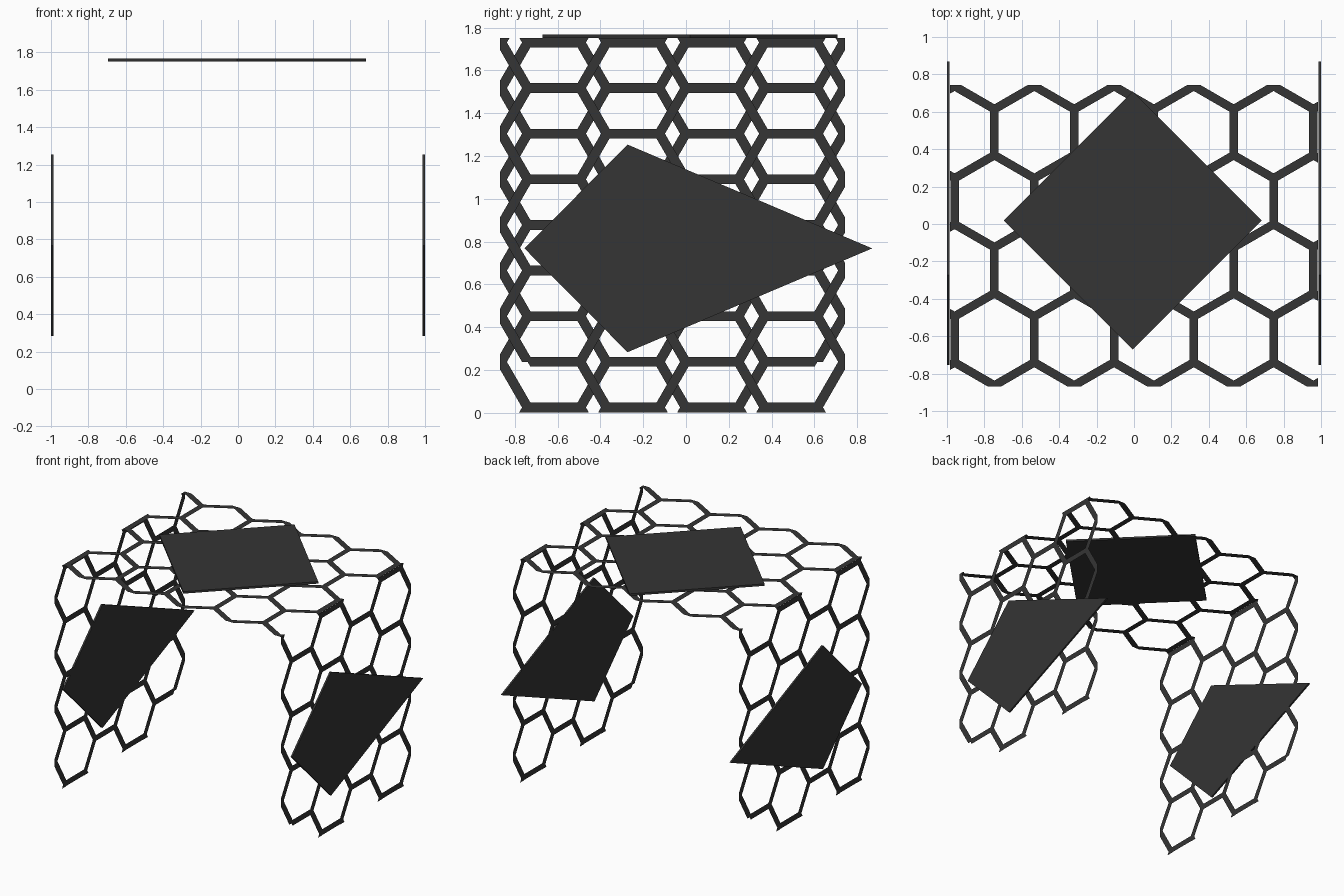
import bpy, bmesh, math
from mathutils import Vector

if "Cube" in bpy.data.objects:
    bpy.data.objects.remove(bpy.data.objects["Cube"])

H = 0.2132                 # half the hexagon pitch
S = 2 * H / math.sqrt(3)   # hexagon side
W = 0.0455                 # strip width
YC = -0.063                # lattice centre in y
X, Z = 0.983, 1.752        # side and top lattice planes
VMAX = 0.807               # half depth of the lattice

dark = bpy.data.materials.new("dark_grey")
dark.diffuse_color = (0.035, 0.035, 0.035, 1)
dark.use_nodes = True
dark.node_tree.nodes["Principled BSDF"].inputs["Base Color"].default_value = dark.diffuse_color


def finish(name, bm):
    me = bpy.data.meshes.new(name)
    bm.to_mesh(me)
    bm.free()
    me.materials.append(dark)
    ob = bpy.data.objects.new(name, me)
    bpy.context.collection.objects.link(ob)


def lattice(name, first_bar, u0, u1, place, skip=None):
    """Flat honeycomb of strips, trimmed to a rectangle, then placed in 3D."""
    edges = {}
    for r in range(-1, 5):
        for k in range(-2, 7):
            c = Vector((first_bar + H + 2 * H * k + (r % 2) * H, (r - 1.5) * 1.5 * S))
            pts = [c + S * Vector((math.sin(i * math.pi / 3), math.cos(i * math.pi / 3)))
                   for i in range(6)]
            for i in range(6):
                a, b = pts[i], pts[(i + 1) % 6]
                m = (a + b) / 2
                edges[(round(m.x, 3), round(m.y, 3))] = (a, b)
    bm = bmesh.new()
    for a, b in edges.values():
        if skip and min((a - skip).length, (b - skip).length) < 0.01:
            continue
        d = (b - a).normalized()
        n = Vector((-d.y, d.x)) * W / 2
        t = d * W / 2 / math.sqrt(3)
        ring = (a, a + t - n, b - t - n, b, b - t + n, a + t + n)
        bm.faces.new([bm.verts.new((p.x, p.y, 0)) for p in ring])
    bmesh.ops.remove_doubles(bm, verts=bm.verts, dist=0.001)
    for co, no in (((u0, 0, 0), (-1, 0, 0)), ((u1, 0, 0), (1, 0, 0)),
                   ((0, -VMAX, 0), (0, -1, 0)), ((0, VMAX, 0), (0, 1, 0))):
        bmesh.ops.bisect_plane(bm, geom=bm.verts[:] + bm.edges[:] + bm.faces[:],
                               plane_co=co, plane_no=no, clear_outer=True)
    for v in bm.verts:
        v.co = place(v.co.x, v.co.y)
    finish(name, bm)


def plate(name, corners, offset):
    """Thin flat plate: outline extruded by an offset."""
    bm = bmesh.new()
    f = bm.faces.new([bm.verts.new(c) for c in corners])
    ext = bmesh.ops.extrude_face_region(bm, geom=[f], use_keep_orig=True)
    bmesh.ops.translate(bm, vec=offset,
                        verts=[g for g in ext["geom"] if isinstance(g, bmesh.types.BMVert)])
    bmesh.ops.recalc_face_normals(bm, faces=bm.faces)
    finish(name, bm)


# Honeycomb roof and the two honeycomb walls (right is the left turned half round)
lattice("top_lattice", -4.5 * H, -X, X, lambda u, v: (u, YC + v, Z))
bar = W / 2 + 0.002
stub = Vector((bar, 3.25 * S))
lattice("left_lattice", bar, 0, Z, lambda u, v: (-X, YC + v, u), stub)
lattice("right_lattice", bar, 0, Z, lambda u, v: (X, YC - v, u), stub)

# Diamond plate on the roof
R, cx, cy = 0.69, -0.006, 0.019
plate("top_plate", [(cx - R, cy, Z), (cx, cy - R, Z), (cx + R, cy, Z), (cx, cy + R, Z)],
      (0, 0, 0.016))

# Kite plates on the walls
kite = [(-0.755, 0.768), (-0.273, 0.283), (0.87, 0.768), (-0.273, 1.253)]
for side, name in ((-1, "left_plate"), (1, "right_plate")):
    plate(name, [(side * 0.986, y, z) for y, z in kite], (side * 0.014, 0, 0))
